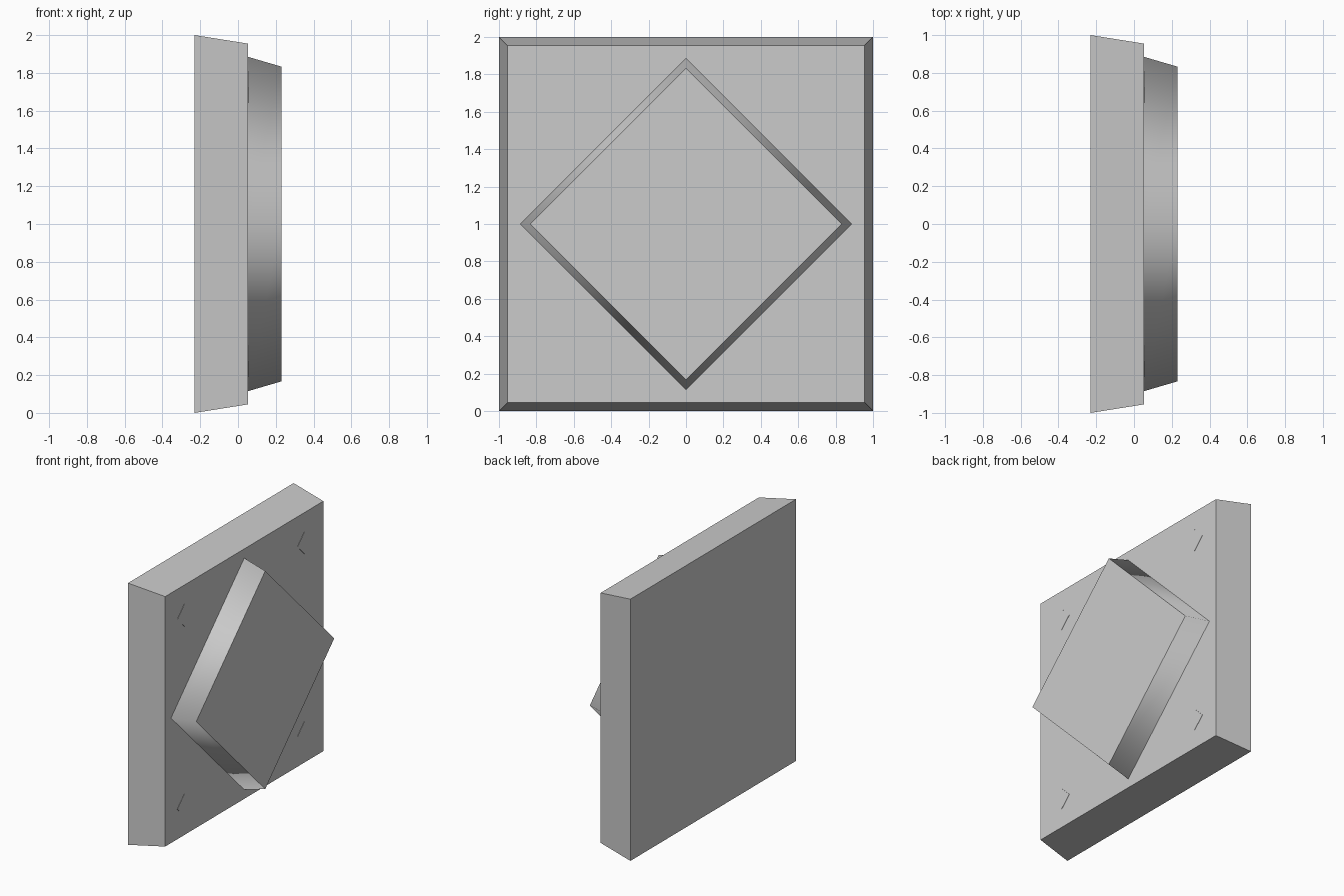
import bpy
import math
from mathutils import Matrix

cube = bpy.data.objects.get("Cube")
if cube:
    bpy.data.objects.remove(cube, do_unlink=True)

grey = bpy.data.materials.new("plain_grey")
grey.use_nodes = True
grey.diffuse_color = (0.6, 0.6, 0.6, 1)
grey.node_tree.nodes["Principled BSDF"].inputs["Base Color"].default_value = (0.6, 0.6, 0.6, 1)


def tapered_square(name, x0, x1, r0, r1, y=0, z=1, turn=0, smooth=False):
    """Four-sided frustum along +x; r0 and r1 are centre-to-corner radii."""
    bpy.ops.mesh.primitive_cone_add(vertices=4, radius1=r0, radius2=r1, depth=x1 - x0)
    obj = bpy.context.object
    obj.name = name
    mesh = obj.data
    mesh.transform(Matrix.Rotation(math.pi / 2, 4, 'Y') @ Matrix.Rotation(turn, 4, 'Z'))
    obj.location = ((x0 + x1) / 2, y, z)
    mesh.materials.append(grey)
    if smooth:
        # Sides blend around the corners, caps stay flat with sharp rims
        for face in mesh.polygons:
            face.use_smooth = abs(face.normal.x) < 0.9
        for edge in mesh.edges:
            a, b = (mesh.vertices[i].co for i in edge.vertices)
            edge.use_edge_sharp = abs(a.x - b.x) < 0.001
    return obj


# Square backing block
root2 = math.sqrt(2)
tapered_square("backing_block", -0.23, 0.053, root2, 0.955 * root2, turn=math.pi / 4)

# Raised diamond panel
tapered_square("diamond_panel", 0.053, 0.23, 0.885, 0.833, smooth=True)

# Flush corner studs
for side, y in (("front", -0.725), ("back", 0.725)):
    for level, z in (("lower", 0.275), ("upper", 1.725)):
        tapered_square(f"{level}_{side}_stud", 0.03, 0.055, 0.085, 0.085, y, z)
